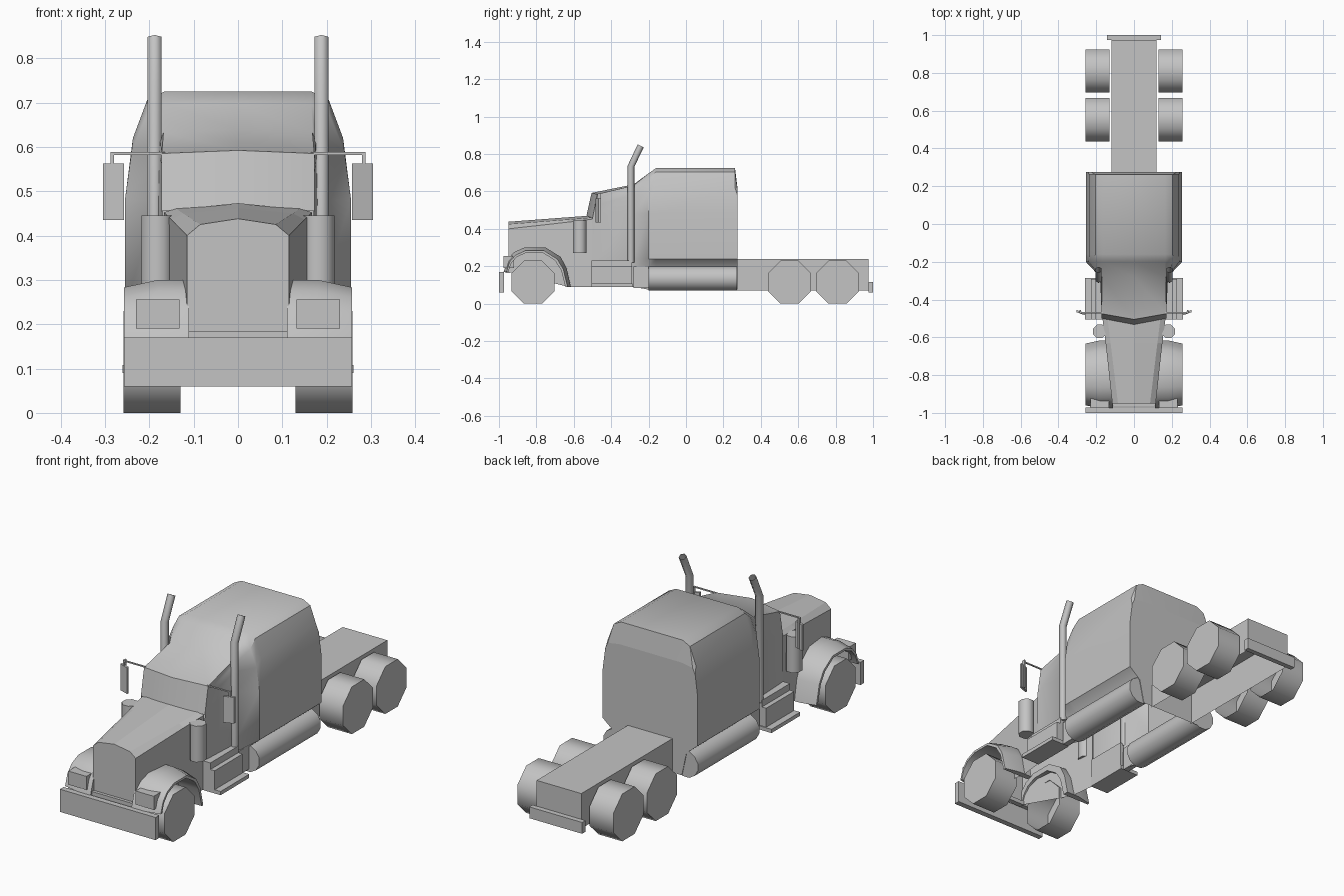
import bpy
import bmesh
from math import sin, cos, pi, radians
from mathutils import Vector

old = bpy.data.objects.get("Cube")
if old:
    bpy.data.objects.remove(old, do_unlink=True)

GREY = (0.55, 0.55, 0.55, 1.0)
paint = bpy.data.materials.new("plain grey")
paint.use_nodes = True
paint.diffuse_color = GREY
paint.node_tree.nodes["Principled BSDF"].inputs["Base Color"].default_value = GREY


def finish(name, bm, mirror, smooth):
    """Turn a bmesh into an object, optionally smooth and mirrored across x."""
    bmesh.ops.recalc_face_normals(bm, faces=bm.faces)
    if smooth:
        for f in bm.faces:
            f.smooth = len(f.verts) == 4
        for e in bm.edges:
            flat_cap = any(not f.smooth for f in e.link_faces)
            e.smooth = not flat_cap and e.calc_face_angle(pi) < radians(smooth)
    mesh = bpy.data.meshes.new(name)
    bm.to_mesh(mesh)
    bm.free()
    mesh.materials.append(paint)
    obj = bpy.data.objects.new(name, mesh)
    bpy.context.collection.objects.link(obj)
    if mirror:
        obj.modifiers.new("Mirror", 'MIRROR').use_axis[0] = True


def loft(name, loops, mirror=False, smooth=0, start=True, end=True, floor=True):
    """Skin a row of loops, cap the ends; without a floor the loops stay open."""
    bm = bmesh.new()
    rows = [[bm.verts.new(p) for p in loop] for loop in loops]
    n = len(rows[0])
    for a, b in zip(rows, rows[1:]):
        for i in range(n if floor else n - 1):
            j = (i + 1) % n
            bm.faces.new((a[i], a[j], b[j], b[i]))
    if start:
        bm.faces.new(rows[0])
    if end:
        bm.faces.new(rows[-1])
    finish(name, bm, mirror, smooth)


def station(y, half, nose=0):
    """Symmetric cross-section from (x, z) points; nose pushes the middle forward."""
    right = [(x, y if x else y - nose, z) for x, z in half]
    return right + [(-x, py, z) for x, py, z in reversed(right) if x]


def box(name, x, y, z, mirror=False):
    loops = [[(x[0], y[0], h), (x[1], y[0], h), (x[1], y[1], h), (x[0], y[1], h)] for h in z]
    loft(name, loops, mirror)


def ring(center, u, v, r, n):
    c, u, v = Vector(center), Vector(u), Vector(v)
    angles = [2 * pi * (i + 0.5) / n for i in range(n)]
    return [c + r * (u * cos(a) + v * sin(a)) for a in angles]


X, Y, Z = (1, 0, 0), (0, 1, 0), (0, 0, 1)

# Rear frame, an open channel, and the bumpers
loft("chassis", [station(y, [(0.12, 0.07), (0.12, 0.24)]) for y in (0.27, 0.975)],
     start=False, floor=False)
box("rear_bumper", (-0.142, 0.142), (0.975, 1.0), (0.06, 0.115))
box("front_bumper", (-0.257, 0.257), (-1.0, -0.972), (0.06, 0.17))
box("grille_sill", (-0.115, 0.115), (-0.965, -0.94), (0.165, 0.185))

# Engine hood, open below
loft("hood", [
    station(-0.95, [(0.115, 0.17), (0.115, 0.40), (0.085, 0.425), (0, 0.438)]),
    station(-0.63, [(0.15, 0.09), (0.15, 0.436), (0.124, 0.45), (0, 0.462)]),
    station(-0.50, [(0.165, 0.09), (0.167, 0.452), (0.14, 0.461), (0, 0.472)]),
], end=False, floor=False)

# Cab with a split windshield, flaring into the rounded sleeper
full = [(0.17, 0.075), (0.195, 0.19), (0.255, 0.24), (0.255, 0.48),
        (0.237, 0.62), (0.205, 0.705), (0.165, 0.725), (0, 0.725)]
loft("cab_and_sleeper", [
    station(-0.50, [(0.165, 0.09), (0.167, 0.15), (0.168, 0.24), (0.17, 0.35),
                    (0.17, 0.40), (0.171, 0.43), (0.172, 0.455), (0, 0.472)], 0.032),
    station(-0.475, [(0.17, 0.09), (0.17, 0.16), (0.17, 0.24), (0.171, 0.48),
                     (0.171, 0.53), (0.172, 0.56), (0.172, 0.585), (0, 0.592)], 0.03),
    station(-0.28, [(0.175, 0.09), (0.178, 0.19), (0.18, 0.24), (0.18, 0.48),
                    (0.178, 0.58), (0.176, 0.615), (0.168, 0.632), (0, 0.638)]),
    station(-0.20, full[:1] + [(0.195, 0.19), (0.255, 0.24), (0.255, 0.48),
                               (0.24, 0.59), (0.207, 0.67), (0.165, 0.697), (0, 0.697)]),
    station(-0.16, full),
    station(0.262, full),
    station(0.275, full[:4] + [(0.242, 0.58), (0.228, 0.612), (0.165, 0.622), (0, 0.622)]),
], smooth=40, start=False, floor=False)

# Fuel tanks and their front brackets
loft("fuel_tank", [ring((0.19, y, 0.135), X, Z, 0.066, 12) for y in (-0.20, 0.272)],
     mirror=True, smooth=40)
box("tank_bracket", (0.17, 0.20), (-0.28, -0.20), (0.085, 0.20), mirror=True)

# Front fenders: an arch swept over the wheel
outer = [(-0.975, 0.17), (-0.955, 0.235), (-0.92, 0.275), (-0.865, 0.30),
         (-0.75, 0.30), (-0.67, 0.25), (-0.638, 0.19), (-0.616, 0.09)]
inner = [(-0.95, 0.17), (-0.935, 0.215), (-0.905, 0.25), (-0.855, 0.272),
         (-0.765, 0.272), (-0.70, 0.23), (-0.668, 0.18), (-0.645, 0.09)]
loops = []
for (oy, oz), (iy, iz) in zip(outer, inner):
    edge = Vector((oy, oz)).lerp(Vector((iy, iz)), 0.6)
    loops.append([(0.11, oy, oz), (0.18, oy, oz), (0.257, *edge), (0.257, iy, iz), (0.11, iy, iz)])
loft("front_fender", loops, mirror=True, smooth=45)
box("headlamp", (0.132, 0.23), (-0.975, -0.92), (0.19, 0.256), mirror=True)

# Octagonal wheels, open on the inner side
r = 0.115 / cos(pi / 8)
for name, y in (("front_wheel", -0.818), ("middle_wheel", 0.553), ("rear_wheel", 0.81)):
    loft(name, [ring((x, y, 0.115), Y, Z, r, 8) for x in (0.13, 0.258)],
         mirror=True, smooth=50, start=False)

# Air cleaners
loft("air_cleaner", [ring((0.182, -0.568, z), X, Y, 0.038, 8) for z in (0.27, 0.445)],
     mirror=True, smooth=50)

# Exhaust stacks with tilted open tips
loft("exhaust_stack", [
    ring((0.188, -0.294, 0.22), X, Y, 0.018, 6),
    ring((0.188, -0.294, 0.735), X, (0, 0.97, -0.24), 0.018, 6),
    ring((0.188, -0.242, 0.844), X, (0, 0.88, -0.47), 0.018, 6),
], mirror=True, smooth=65, end=False)

# Side steps
box("step_box", (0.16, 0.205), (-0.505, -0.29), (0.09, 0.232), mirror=True)
box("upper_step", (0.16, 0.228), (-0.505, -0.29), (0.105, 0.2), mirror=True)
box("lower_step", (0.16, 0.26), (-0.505, -0.285), (0.09, 0.108), mirror=True)

# Swept-back mirrors on thin bent arms
plan = [(0.257, -0.484), (0.305, -0.467), (0.305, -0.455), (0.257, -0.472)]
loft("side_mirror", [[(x, y, z) for x, y in plan] for z in (0.435, 0.562)], mirror=True)
box("mirror_arm", (0.165, 0.288), (-0.473, -0.467), (0.582, 0.588), mirror=True)
box("mirror_post", (0.28, 0.288), (-0.473, -0.456), (0.44, 0.588), mirror=True)
